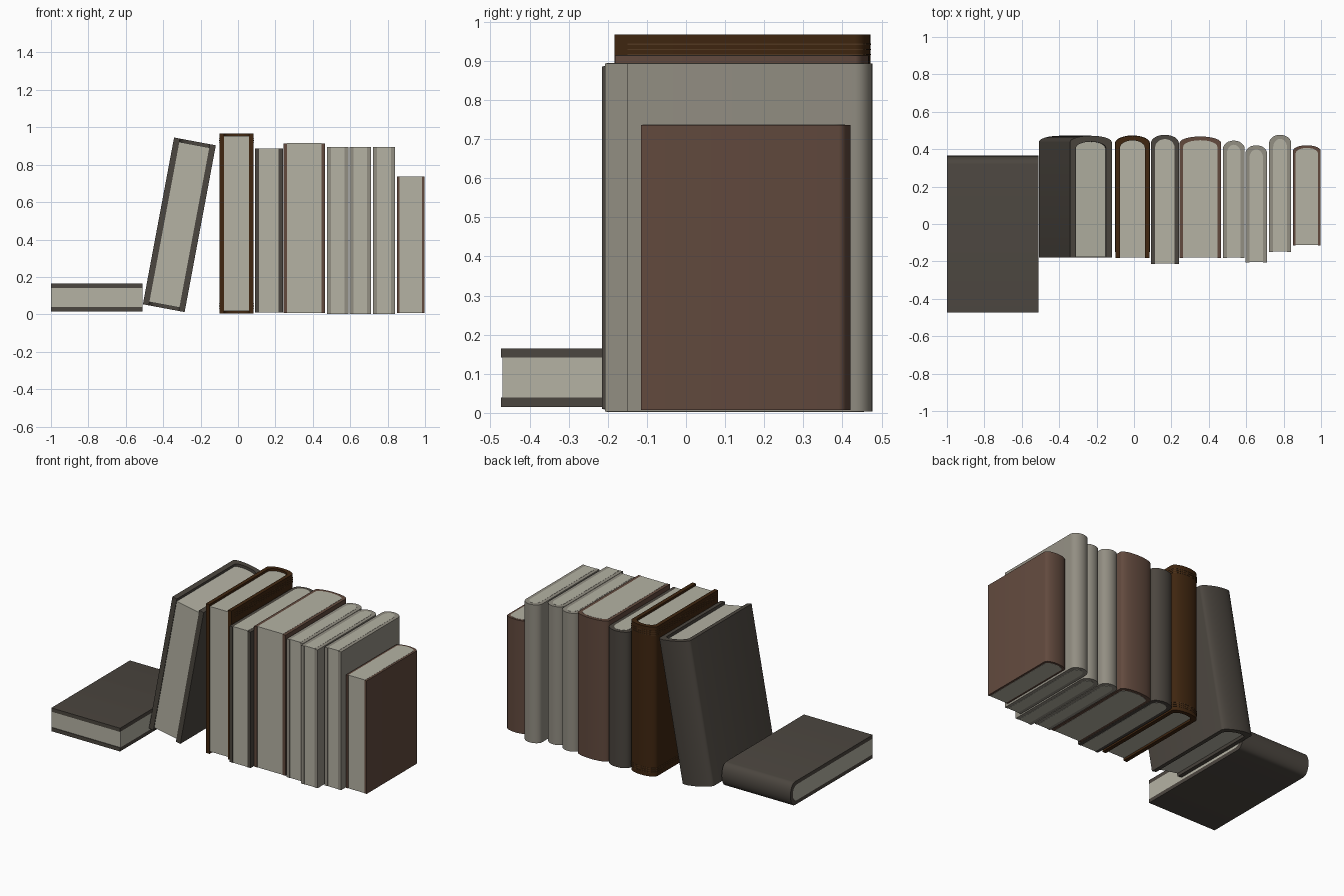
import bpy, bmesh, math
from mathutils import Matrix

if "Cube" in bpy.data.objects:
    bpy.data.objects.remove(bpy.data.objects["Cube"])


def material(name, rgb):
    m = bpy.data.materials.new(name)
    m.diffuse_color = (*rgb, 1)
    m.use_nodes = True
    m.node_tree.nodes["Principled BSDF"].inputs["Base Color"].default_value = m.diffuse_color
    return m


PAGE = material("page_cream", (0.46, 0.448, 0.372))
GREY = material("pale_grey_cover", (0.29, 0.272, 0.226))
BROWN = material("red_brown_cover", (0.122, 0.068, 0.048))
DARK = material("dark_brown_cover", (0.050, 0.019, 0.005))
COAL = material("charcoal_cover", (0.071, 0.061, 0.050))
BAND = material("spine_line_brown", (0.085, 0.040, 0.015))


def outline(w, front, back, d, n=12):
    """Open U seen from above: straight boards joined by a rounded spine."""
    arc = [(-w / 2 * math.cos(math.pi * i / n),
            back - d + d * math.sin(math.pi * i / n)) for i in range(n + 1)]
    return [(-w / 2, front)] + arc + [(w / 2, front)]


def finish(name, bm, mat, matrix):
    bmesh.ops.recalc_face_normals(bm, faces=bm.faces)
    me = bpy.data.meshes.new(name)
    bm.to_mesh(me)
    bm.free()
    me.materials.append(mat)
    ob = bpy.data.objects.new(name, me)
    ob.matrix_world = matrix
    bpy.context.collection.objects.link(ob)
    me.shade_smooth()
    me.set_sharp_from_angle(angle=math.radians(35))
    return ob


def shell(name, outer, inner, z0, z1, mat, matrix):
    """U-shaped wall between two outlines."""
    bm = bmesh.new()
    rings = [[bm.verts.new((x, y, z)) for x, y in pts]
             for pts, z in ((outer, z0), (outer, z1), (inner, z1), (inner, z0))]
    for k in range(4):
        a, b = rings[k], rings[(k + 1) % 4]
        for i in range(len(a) - 1):
            bm.faces.new((a[i], a[i + 1], b[i + 1], b[i]))
    for i in (0, -1):
        bm.faces.new([r[i] for r in rings])
    return finish(name, bm, mat, matrix)


def block(name, pts, z0, z1, mat, matrix):
    """Solid prism from an outline."""
    bm = bmesh.new()
    lo = [bm.verts.new((x, y, z0)) for x, y in pts]
    hi = [bm.verts.new((x, y, z1)) for x, y in pts]
    bm.faces.new(lo)
    bm.faces.new(hi)
    for i in range(len(pts)):
        j = (i + 1) % len(pts)
        bm.faces.new((lo[i], lo[j], hi[j], hi[i]))
    return finish(name, bm, mat, matrix)


def book(name, w, front, back, h, t, d, mat, matrix, edge=0.0, lip=0.004):
    outer = outline(w, front, back, d)
    inner = outline(w - 2 * t, front, back - t, d)
    shell(name + "_cover", outer, inner, 0, h, mat, matrix)
    pages = outline(w - 2 * t, front + lip, back - t, d)
    block(name + "_pages", pages, edge, h - edge, PAGE, matrix)


def at(x, z, angle=0):
    return Matrix.Translation((x, 0, z)) @ Matrix.Rotation(math.radians(angle), 4, 'Y')


# book lying flat, and the one leaning on the row
book("lying_book", 0.15, -0.473, 0.365, 0.49, 0.024, 0.045, COAL, at(-1.0, 0.09, 90))
book("leaning_book", 0.227, -0.18, 0.472, 0.907, 0.032, 0.034, COAL,
     at(-0.397, 0.033, 10.6), edge=0.018)

# upright row: name, x min, x max, front, back, z0, z1, board, spine depth, colour, page inset
ROW = [
    ("tall_book", -0.10, 0.083, -0.183, 0.472, 0.005, 0.968, 0.025, 0.04, DARK, 0.014),
    ("charcoal_book", 0.09, 0.24, -0.215, 0.477, 0.01, 0.886, 0.023, 0.045, COAL, -0.001),
    ("wide_brown_book", 0.243, 0.466, -0.182, 0.468, 0.008, 0.914, 0.02, 0.035, BROWN, -0.001),
    ("first_grey_book", 0.475, 0.592, -0.183, 0.446, 0.003, 0.894, 0.022, 0.045, GREY, -0.001),
    ("second_grey_book", 0.595, 0.712, -0.207, 0.421, 0.003, 0.894, 0.022, 0.045, GREY, -0.001),
    ("third_grey_book", 0.722, 0.84, -0.15, 0.477, 0.003, 0.894, 0.022, 0.045, GREY, -0.001),
    ("short_brown_book", 0.85, 0.998, -0.115, 0.421, 0.008, 0.736, 0.014, 0.03, BROWN, -0.001),
]
for name, x0, x1, front, back, z0, z1, t, d, mat, edge in ROW:
    book(name, x1 - x0, front, back, z1 - z0, t, d, mat, at((x0 + x1) / 2, z0), edge)

# fine lines around the tall book's spine, top and bottom
for i, z in enumerate((0.025, 0.038, 0.051, 0.91, 0.923, 0.936)):
    shell(f"spine_line_{i + 1}", outline(0.186, -0.15, 0.4735, 0.04),
          outline(0.180, -0.15, 0.4705, 0.04), z, z + 0.003, BAND, at(-0.0085, 0.005))
